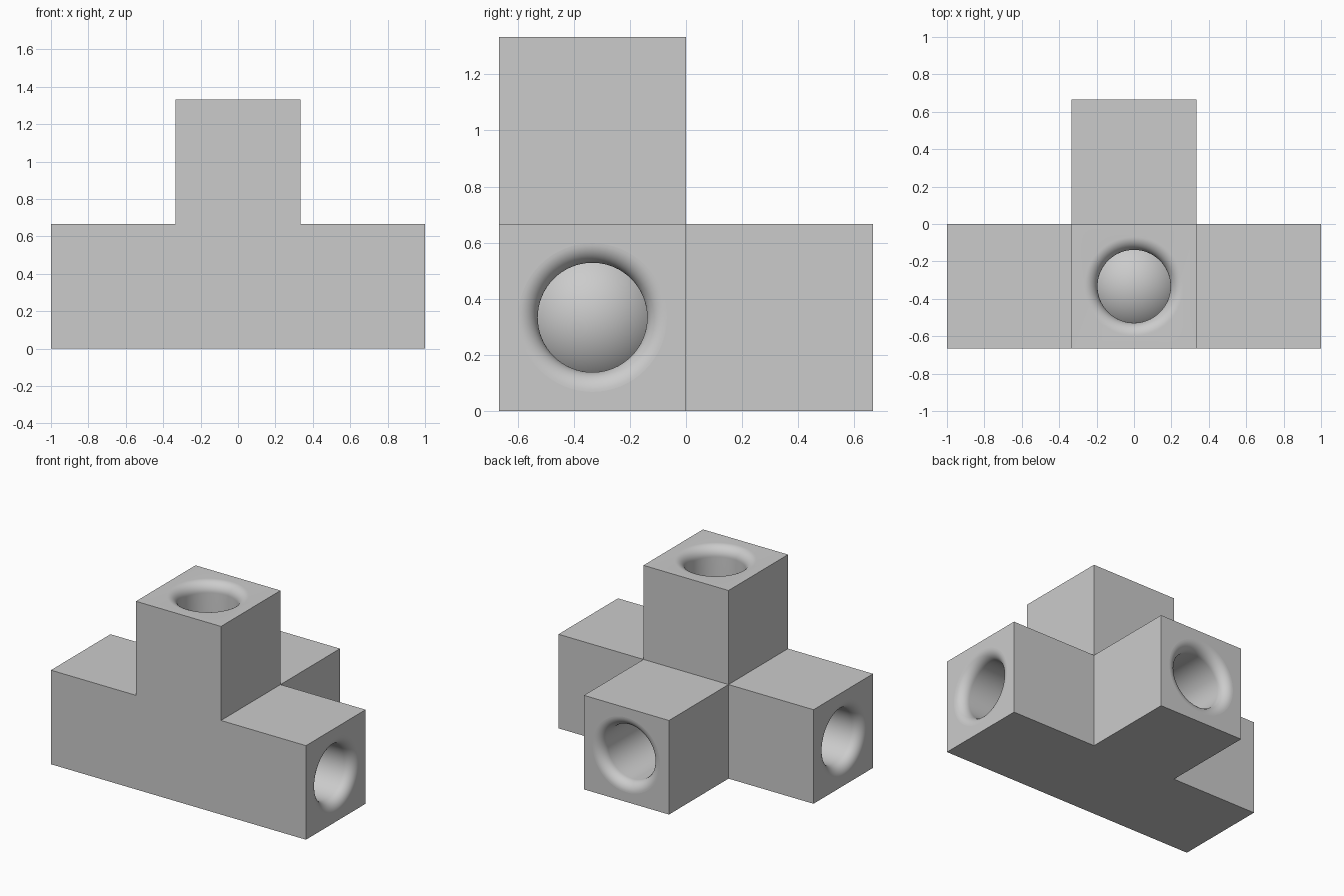
import bpy, bmesh, math
from mathutils import Vector, Matrix

if "Cube" in bpy.data.objects:
    bpy.data.objects.remove(bpy.data.objects["Cube"])

S = 2 / 3                                # side of one block
CENTRE = Vector((0, -S / 2, S / 2))      # middle of the joint
ARMS = [Vector(d) for d in ((1, 0, 0), (-1, 0, 0), (0, 1, 0), (0, 0, 1))]
BORE, FILLET, BALL, FLOOR = 0.195, 0.07, 0.285, 0.2

grey = bpy.data.materials.new("plain grey")
grey.use_nodes = True
grey.diffuse_color = (0.6, 0.6, 0.6, 1)
grey.node_tree.nodes["Principled BSDF"].inputs["Base Color"].default_value = grey.diffuse_color


def make_object(name, bm):
    mesh = bpy.data.meshes.new(name)
    bmesh.ops.recalc_face_normals(bm, faces=bm.faces)
    bm.to_mesh(mesh)
    bm.free()
    mesh.materials.append(grey)
    obj = bpy.data.objects.new(name, mesh)
    bpy.context.collection.objects.link(obj)
    return obj


# Body: a central block with four arms extruded from its faces
bm = bmesh.new()
bmesh.ops.create_cube(bm, size=S, matrix=Matrix.Translation(CENTRE))
for arm in ARMS:
    root = CENTRE + arm * S / 2
    face = min(bm.faces, key=lambda f: (f.calc_center_median() - root).length)
    geom = bmesh.ops.extrude_discrete_faces(bm, faces=[face])["faces"]
    bmesh.ops.translate(bm, vec=arm * S, verts=geom[0].verts)
bmesh.ops.dissolve_limit(bm, angle_limit=0.01, verts=bm.verts, edges=bm.edges)
body = make_object("joint_body", bm)

# Cutter: a bore with a rounded mouth for every arm
end = S * 1.5
rim = BORE + FILLET
profile = [(0, FLOOR), (BORE, FLOOR)]
for i in range(13):
    a = math.pi / 2 * i / 12
    profile.append((rim - FILLET * math.cos(a), end - FILLET + FILLET * math.sin(a)))
profile += [(rim, end + 0.05), (0, end + 0.05)]

bm = bmesh.new()
for arm in ARMS:
    place = Matrix.Translation(CENTRE) @ arm.to_track_quat('Z', 'Y').to_matrix().to_4x4()
    verts = [bm.verts.new(place @ Vector((r, 0, h))) for r, h in profile]
    edges = [bm.edges.new(pair) for pair in zip(verts, verts[1:])]
    bmesh.ops.spin(bm, geom=verts + edges, cent=CENTRE, axis=arm,
                   angle=math.tau, steps=64, use_duplicate=False)
bmesh.ops.remove_doubles(bm, verts=bm.verts, dist=1e-5)
cutter = make_object("bore_cutter", bm)
cutter.hide_render = True

cut = body.modifiers.new("bores", 'BOOLEAN')
cut.operation = 'DIFFERENCE'
cut.solver = 'EXACT'
cut.object = cutter
bpy.context.view_layer.update()
cut_mesh = bpy.data.meshes.new_from_object(body.evaluated_get(bpy.context.evaluated_depsgraph_get()))
body.modifiers.clear()
body.data = cut_mesh
bpy.data.objects.remove(cutter)

# Smooth bores and mouths, flat outer faces
for p in cut_mesh.polygons:
    p.use_smooth = max(abs(c) for c in p.normal) < 0.9999 or p.area < 0.02
cut_mesh.set_sharp_from_angle(angle=math.radians(30))

# Ball: closes the inner ends of the bores
bm = bmesh.new()
bmesh.ops.create_uvsphere(bm, u_segments=64, v_segments=32, radius=BALL,
                          matrix=Matrix.Translation(CENTRE))
ball = make_object("inner_ball", bm)
for p in ball.data.polygons:
    p.use_smooth = True
